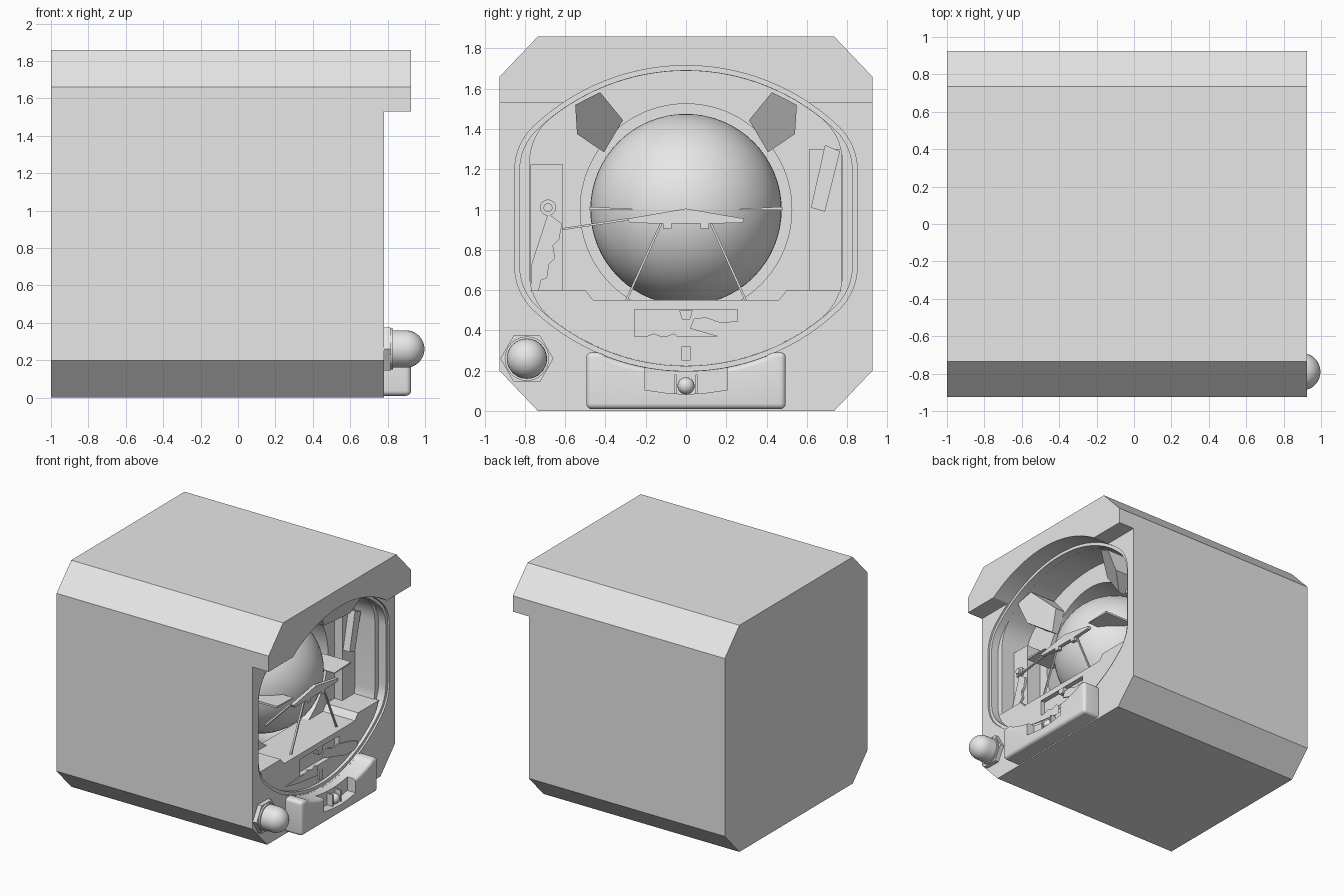
import bpy, bmesh, math
from mathutils import Vector

if "Cube" in bpy.data.objects:
    bpy.data.objects.remove(bpy.data.objects["Cube"])

grey = bpy.data.materials.new("instrument_grey")
grey.diffuse_color = (0.8, 0.8, 0.8, 1)
grey.use_nodes = True
grey.node_tree.nodes["Principled BSDF"].inputs["Base Color"].default_value = grey.diffuse_color


def prism(name, pts, x0, x1):
    """Extrude a (y, z) outline along x; x1 may be a function of (y, z)."""
    bm = bmesh.new()
    front = x1 if callable(x1) else (lambda y, z: x1)
    a = [bm.verts.new((x0, y, z)) for y, z in pts]
    b = [bm.verts.new((front(y, z), y, z)) for y, z in pts]
    n = len(pts)
    bm.faces.new(a)
    bm.faces.new(b)
    for i in range(n):
        bm.faces.new((a[i], a[(i + 1) % n], b[(i + 1) % n], b[i]))
    bmesh.ops.recalc_face_normals(bm, faces=bm.faces)
    return finish(name, bm)


def finish(name, bm):
    me = bpy.data.meshes.new(name)
    bm.to_mesh(me)
    bm.free()
    me.materials.append(grey)
    ob = bpy.data.objects.new(name, me)
    bpy.context.collection.objects.link(ob)
    return ob


def activate(ob):
    bpy.ops.object.select_all(action='DESELECT')
    ob.select_set(True)
    bpy.context.view_layer.objects.active = ob


def smooth(ob, deg=30):
    activate(ob)
    bpy.ops.object.shade_smooth_by_angle(angle=math.radians(deg))


def cut(ob, cutter):
    m = ob.modifiers.new("cut", 'BOOLEAN')
    m.operation, m.object, m.solver = 'DIFFERENCE', cutter, 'EXACT'
    activate(ob)
    bpy.ops.object.modifier_apply(modifier=m.name)
    bpy.data.objects.remove(cutter)


def rect(y0, y1, z0, z1):
    return [(y0, z0), (y1, z0), (y1, z1), (y0, z1)]


def circle(y, z, r, n=64, start=0.0):
    return [(y + r * math.cos(start + 2 * math.pi * i / n),
             z + r * math.sin(start + 2 * math.pi * i / n)) for i in range(n)]


def mirror(pts):
    return [(-y, z) for y, z in reversed(pts)]


def oval(w, d):
    """Window outline: large top and bottom arcs blended into straight sides."""
    R, r, zc, mid = 1.1 - d, 0.3 - d, 0.615, 0.957
    fy = w - r
    fz = math.sqrt((R - r) ** 2 - fy ** 2)
    t = math.atan2(fz, fy)
    q = [(fy + r * math.cos(t * i / 8), zc + fz + r * math.sin(t * i / 8)) for i in range(9)]
    q += [(R * math.cos(a), zc + R * math.sin(a))
          for a in (t + (math.pi / 2 - t) * i / 14 for i in range(1, 15))]
    top = q + mirror(q)[1:]
    return top + [(y, 2 * mid - z) for y, z in reversed(top)]


# Case: octagonal housing with an overhanging hood and stepped window
case = prism("case", [(-.735, 0), (.735, 0), (.925, .2), (.925, 1.66), (.735, 1.86),
                      (-.735, 1.86), (-.925, 1.66), (-.925, .2)], -1, .925)
cut(case, prism("hood_cutter", rect(-1.2, 1.2, -.2, 1.53), .78, 1.2))
cut(case, prism("rim_cutter", oval(.85, 0), .765, 1.3))
cut(case, prism("window_cutter", oval(.825, .025), .7, 1.25))
cut(case, prism("recess_cutter", oval(.775, .026), .45, 1.2))
cut(case, prism("ball_well_cutter", circle(0, 1, .525, 96), -.35, 1.1))
smooth(case, 20)

# Horizon ball
bm = bmesh.new()
bmesh.ops.create_uvsphere(bm, u_segments=64, v_segments=32, radius=.475)
bmesh.ops.translate(bm, verts=bm.verts, vec=Vector((.2, 0, 1)))
smooth(finish("horizon_ball", bm))

# Lower fascia with a shallow slot
low = [p for p in oval(.776, .0255) if p[1] < .6]
low.sort(key=lambda p: math.atan2(p[1] - .957, p[0]))
fascia = prism("lower_fascia", [(-.773, .6)] + [p for p in low if abs(p[0]) < .77]
               + [(.773, .6), (.5, .6), (.46, .55), (-.46, .55), (-.5, .6)], .4, .74)
cut(fascia, prism("slot_cutter", rect(-.255, .255, .37, .505), .7, .9))

# Side panels in the recess
prism("left_panel", rect(-.772, -.61, .59, 1.225), .44, .58)
prism("right_panel", rect(.61, .772, .59, 1.3), .44, .52)

# Folded corner plates leaning out toward the rim
tab = [(-.427, 1.583), (-.55, 1.52), (-.541, 1.375), (-.407, 1.285), (-.313, 1.444)]
lean = lambda y, z: .47 + max(0, math.hypot(y, z - 1) - .47) * .9
prism("left_corner_plate", tab, .44, lean)
prism("right_corner_plate", mirror(tab), .44, lean)

# Left pointer: pivot ring, flag with wavy edge, needle
prism("pivot_ring", circle(-.685, 1.01, .04, 24), .57, .6)
prism("pivot_pin", circle(-.685, 1.01, .022, 24), .58, .62)
prism("left_flag", [(-.685, .98), (-.77, .72), (-.77, .6), (-.735, .58), (-.72, .65), (-.69, .66),
                    (-.68, .73), (-.65, .76), (-.66, .82), (-.63, .85), (-.615, .93)], .57, .6)
prism("left_needle", [(-.615, .898), (-.29, .945), (-.29, .957), (-.615, .908)], .67, .685)

# Right flag
prism("right_flag", [(.69, .99), (.62, 1.01), (.69, 1.32), (.765, 1.29)], .5, .58)

# Miniature wing symbol with feet, struts and side markers
wing = [(0, 1.005), (-.29, .955), (-.28, .935), (-.12, .93), (.12, .93), (.28, .935), (.29, .955)]
prism("wing_symbol", wing, .68, .71)
for side, f in (("left", lambda p: p), ("right", mirror)):
    prism(side + "_wing_foot", f(rect(-.115, -.072, .905, .935)), .68, .71)
    prism(side + "_strut", f([(-.13, .93), (-.302, .55), (-.29, .55), (-.118, .93)]), .68, .695)
    prism(side + "_marker", f([(-.48, .998), (-.265, .998), (-.265, 1.004), (-.48, 1.014)]), .44, .69)

# Warning flags and index marks on the lower fascia
prism("lower_left_flag", [(-.45, .355), (-.3, .325), (-.03, .29), (-.03, .36), (-.06, .385), (-.11, .365),
                          (-.16, .385), (-.21, .365), (-.27, .37)], .735, .746)
prism("lower_right_flag", [(.02, .41), (.33, .32), (.48, .315), (.49, .375), (.4, .41), (.33, .425),
                           (.25, .445), (.17, .44), (.1, .465), (.04, .46)], .735, .746)
prism("index_foot", [(-.022, .25), (.022, .25), (.022, .32), (-.022, .32)], .735, .755)
prism("index_top", [(-.02, .455), (.02, .455), (.034, .5), (-.034, .5)], .69, .748)

# Slip gauge: rounded bar following the window edge, with a viewing notch
arc = [(y / 100, 1.3 - math.sqrt(1.21 - (y / 100) ** 2) - .002) for y in range(40, -41, -5)]
bar = prism("slip_gauge", [(-.495, .01), (.495, .01), (.495, .292), (.42, .292)] + arc
            + [(-.42, .292), (-.495, .292)], .7, .925)
bev = bar.modifiers.new("round", 'BEVEL')
bev.width, bev.segments, bev.limit_method = .055, 5, 'ANGLE'
bev.angle_limit = math.radians(40)
activate(bar)
bpy.ops.object.modifier_apply(modifier=bev.name)
cut(bar, prism("notch_cutter", [(-.205, .105), (-.1, .09), (0, .083), (.1, .09), (.205, .105),
                                (.205, .4), (-.205, .4)], .85, 1.1))
smooth(bar)
bm = bmesh.new()
bmesh.ops.create_uvsphere(bm, u_segments=24, v_segments=12, radius=.042)
bmesh.ops.translate(bm, verts=bm.verts, vec=Vector((.875, 0, .125)))
smooth(finish("slip_ball", bm))
for y in (-.052, .052):
    prism("slip_mark", rect(y - .006, y + .006, .083, .182), .84, .9)

# Setting knob: hex collar and domed cap
prism("knob_collar", circle(-.79, .26, .132, 6), .77, .815)
prism("knob_washer", circle(-.79, .26, .11, 32), .8, .828)
bm = bmesh.new()
bmesh.ops.create_uvsphere(bm, u_segments=32, v_segments=16, radius=.1)
for v in bm.verts:
    if v.co.z < -.001:
        v.co = Vector((v.co.x, v.co.y, 0)).normalized().to_3d() * .1 if v.co.xy.length > .001 else Vector((0, 0, 0))
        v.co.z = -.09
    v.co = Vector((v.co.z + .897, v.co.x - .79, v.co.y + .26))
bmesh.ops.remove_doubles(bm, verts=bm.verts, dist=.0005)
bmesh.ops.recalc_face_normals(bm, faces=bm.faces)
smooth(finish("knob_cap", bm))
